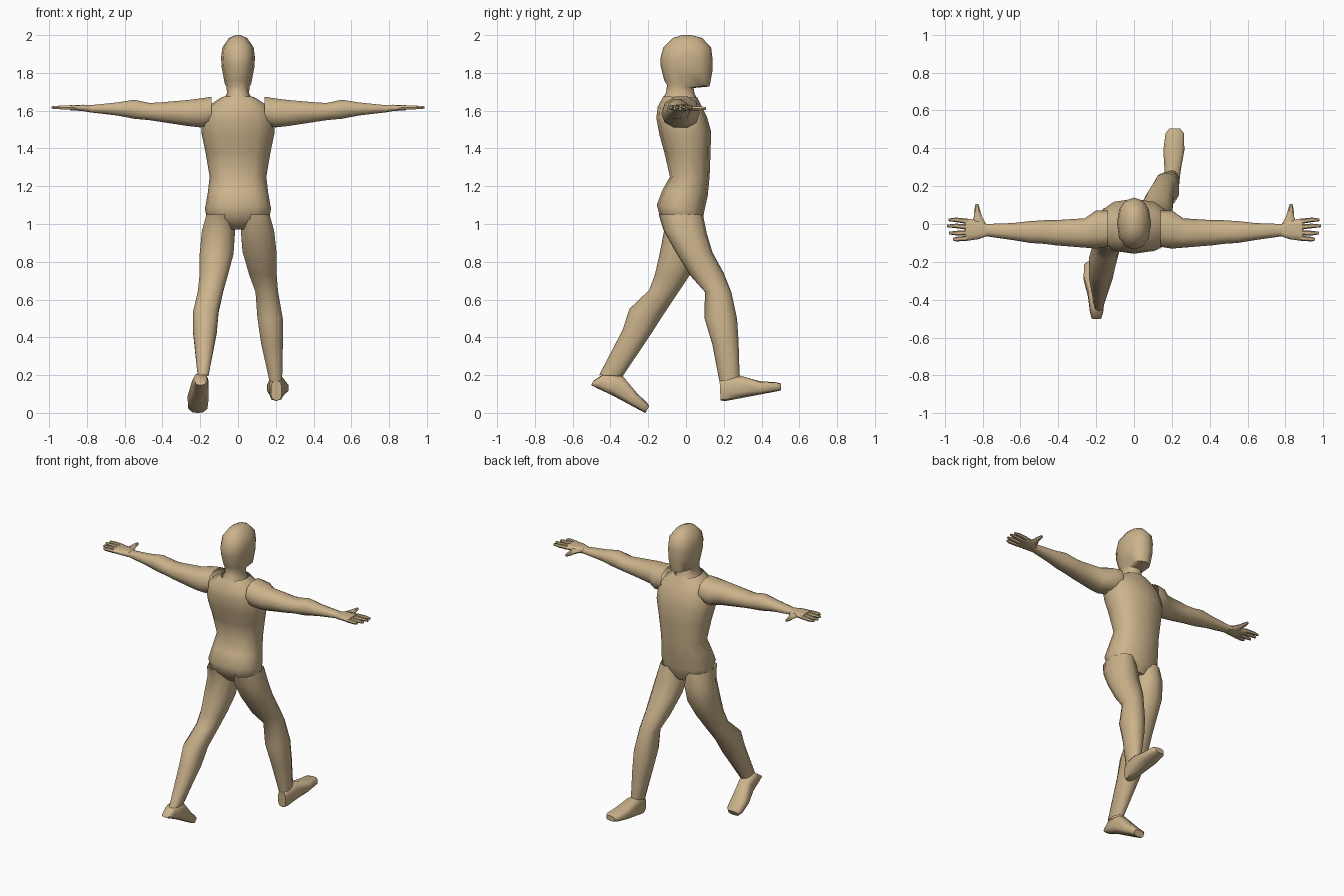
import bpy, bmesh, math
from mathutils import Vector

skin = bpy.data.materials.new("tan skin")
skin.diffuse_color = (0.60, 0.45, 0.26, 1)


def loft(name, rings, sides=10, power=0.85, start=True, end=True):
    """Skin a tube over rings given as (centre, half axis a, half axis b)."""
    bm = bmesh.new()
    loops = []
    for c, a, b in rings:
        loop = []
        for i in range(sides):
            t = 2 * math.pi * i / sides
            u, v = math.cos(t), math.sin(t)
            u = math.copysign(abs(u) ** power, u)
            v = math.copysign(abs(v) ** power, v)
            loop.append(bm.verts.new(c + a * u + b * v))
        loops.append(loop)
    for l0, l1 in zip(loops, loops[1:]):
        for i in range(sides):
            j = (i + 1) % sides
            bm.faces.new((l0[i], l0[j], l1[j], l1[i]))
    if start:
        bm.faces.new(loops[0])
    if end:
        bm.faces.new(loops[-1])
    bmesh.ops.recalc_face_normals(bm, faces=bm.faces)
    # open tubes: make sure the skin faces outward
    mid = len(loops) // 2
    f = loops[mid][0]
    f.normal_update()
    if f.normal.dot(f.co - rings[mid][0]) < 0:
        bmesh.ops.reverse_faces(bm, faces=bm.faces)
    me = bpy.data.meshes.new(name)
    bm.to_mesh(me)
    bm.free()
    me.materials.append(skin)
    ob = bpy.data.objects.new(name, me)
    bpy.context.collection.objects.link(ob)
    bpy.ops.object.select_all(action='DESELECT')
    bpy.context.view_layer.objects.active = ob
    ob.select_set(True)
    bpy.ops.object.shade_smooth_by_angle(angle=math.radians(50))
    return ob


def side_ring(y0, z0, y1, z1, x0, x1):
    """Ring through two side-view outline points, between two x limits."""
    p, q = Vector((0, y0, z0)), Vector((0, y1, z1))
    c = (p + q) / 2
    c.x = (x0 + x1) / 2
    return c, (q - p) / 2, Vector(((x1 - x0) / 2, 0, 0))


def arm_ring(s, x, y0, y1, z0, z1):
    """Ring across the arm, mirrored by the sign s."""
    return (Vector((s * x, (y0 + y1) / 2, (z0 + z1) / 2)),
            Vector((0, (y1 - y0) / 2, 0)), Vector((0, 0, (z1 - z0) / 2)))


# head and neck: back point, front point, half width
head = [(-.12, 1.665, .06, 1.66, .072), (-.105, 1.70, .045, 1.69, .058),
        (-.10, 1.735, .04, 1.72, .062), (-.115, 1.76, .125, 1.728, .07),
        (-.135, 1.84, .14, 1.81, .086), (-.135, 1.88, .14, 1.88, .09),
        (-.12, 1.935, .133, 1.935, .083), (-.07, 1.985, .085, 1.985, .048),
        (-.02, 2.0, .03, 2.0, .012)]
loft("head", [side_ring(a, b, c, d, -w, w) for a, b, c, d, w in head],
     sides=12, power=.9, start=False)

# torso
torso = [(-.08, .97, .06, .97, .09), (-.135, 1.03, .09, 1.03, .165),
         (-.155, 1.10, .095, 1.06, .175), (-.125, 1.18, .115, 1.15, .16),
         (-.085, 1.25, .125, 1.25, .15), (-.115, 1.38, .13, 1.38, .172),
         (-.14, 1.47, .133, 1.49, .193), (-.157, 1.56, .11, 1.57, .195),
         (-.15, 1.62, .085, 1.62, .165), (-.12, 1.675, .06, 1.67, .085)]
loft("torso", [side_ring(a, b, c, d, -w, w) for a, b, c, d, w in torso],
     sides=12, power=.85, end=False)

# forward leg: back point, front point, x limits
leg = [(-.145, 1.05, .09, 1.05, .03, .17), (-.12, .97, .11, .95, .012, .195),
       (-.06, .86, .14, .85, .02, .207), (.02, .73, .20, .74, .055, .207),
       (.10, .64, .24, .64, .09, .215), (.098, .50, .27, .50, .10, .24),
       (.14, .36, .278, .38, .12, .24), (.178, .16, .284, .19, .165, .235)]
loft("forward_leg", [side_ring(*r) for r in leg], start=False, end=False)

# forward foot: sole point, top point, x limits
foot = [(.183, .065, .178, .17, .175, .232), (.21, .063, .21, .19, .165, .24),
        (.28, .076, .287, .197, .16, .248), (.39, .097, .39, .168, .153, .268),
        (.48, .114, .48, .162, .165, .265), (.504, .12, .504, .155, .185, .245)]
loft("forward_foot", [side_ring(*r) for r in foot], power=.65)

# trailing leg
leg = [(-.145, 1.05, .09, 1.05, -.17, -.03), (-.115, .97, .10, .95, -.195, -.012),
       (-.14, .84, .08, .84, -.207, -.02), (-.165, .73, .02, .73, -.207, -.05),
       (-.195, .65, -.04, .64, -.215, -.075), (-.30, .55, -.12, .52, -.24, -.10),
       (-.335, .44, -.19, .41, -.24, -.11), (-.46, .20, -.335, .195, -.215, -.155)]
loft("trailing_leg", [side_ring(*r) for r in leg], start=False, end=False)

# trailing foot
foot = [(-.502, .148, -.49, .17, -.225, -.172), (-.47, .13, -.43, .21, -.235, -.16),
        (-.40, .098, -.335, .195, -.245, -.155), (-.31, .05, -.26, .105, -.268, -.155),
        (-.24, .012, -.205, .052, -.265, -.16), (-.215, .0, -.195, .035, -.25, -.175)]
loft("trailing_foot", [side_ring(*r) for r in foot], power=.65)

arm = [(.14, -.12, .07, 1.52, 1.677), (.20, -.13, .072, 1.508, 1.668),
       (.26, -.125, .03, 1.515, 1.66), (.42, -.112, .02, 1.54, 1.645),
       (.47, -.105, .02, 1.548, 1.643), (.55, -.10, .015, 1.555, 1.66),
       (.64, -.085, .005, 1.573, 1.645), (.78, -.065, .0, 1.59, 1.63)]
palm = [(.78, -.065, .0, 1.59, 1.63), (.82, -.08, .018, 1.597, 1.632),
        (.89, -.09, .03, 1.602, 1.63)]
# finger: base y, tip y, tip x
fingers = [(.014, .022, .98), (-.016, -.01, .987), (-.046, -.048, .978), (-.075, -.08, .955)]

for s, side in ((1, "right"), (-1, "left")):
    loft(side + "_arm", [arm_ring(s, *r) for r in arm], start=False, end=False)
    loft(side + "_palm", [arm_ring(s, *r) for r in palm], power=.7, start=False)
    for k, (yb, yt, xt) in enumerate(fingers):
        loft(f"{side}_finger_{k + 1}",
             [arm_ring(s, .88, yb - .014, yb + .014, 1.604, 1.629),
              arm_ring(s, .94, yt - .012, yt + .012, 1.606, 1.628),
              arm_ring(s, xt, yt - .007, yt + .007, 1.61, 1.624)],
             sides=6, start=False)
    # thumb runs forward along y
    loft(side + "_thumb",
         [(Vector((s * (x0 + x1) / 2, y, 1.612)), Vector(((x1 - x0) / 2, 0, 0)),
           Vector((0, 0, h)))
          for y, x0, x1, h in ((-.01, .775, .86, .014), (.04, .803, .846, .013),
                               (.08, .815, .843, .011), (.106, .822, .836, .008))],
         sides=6, start=False)
